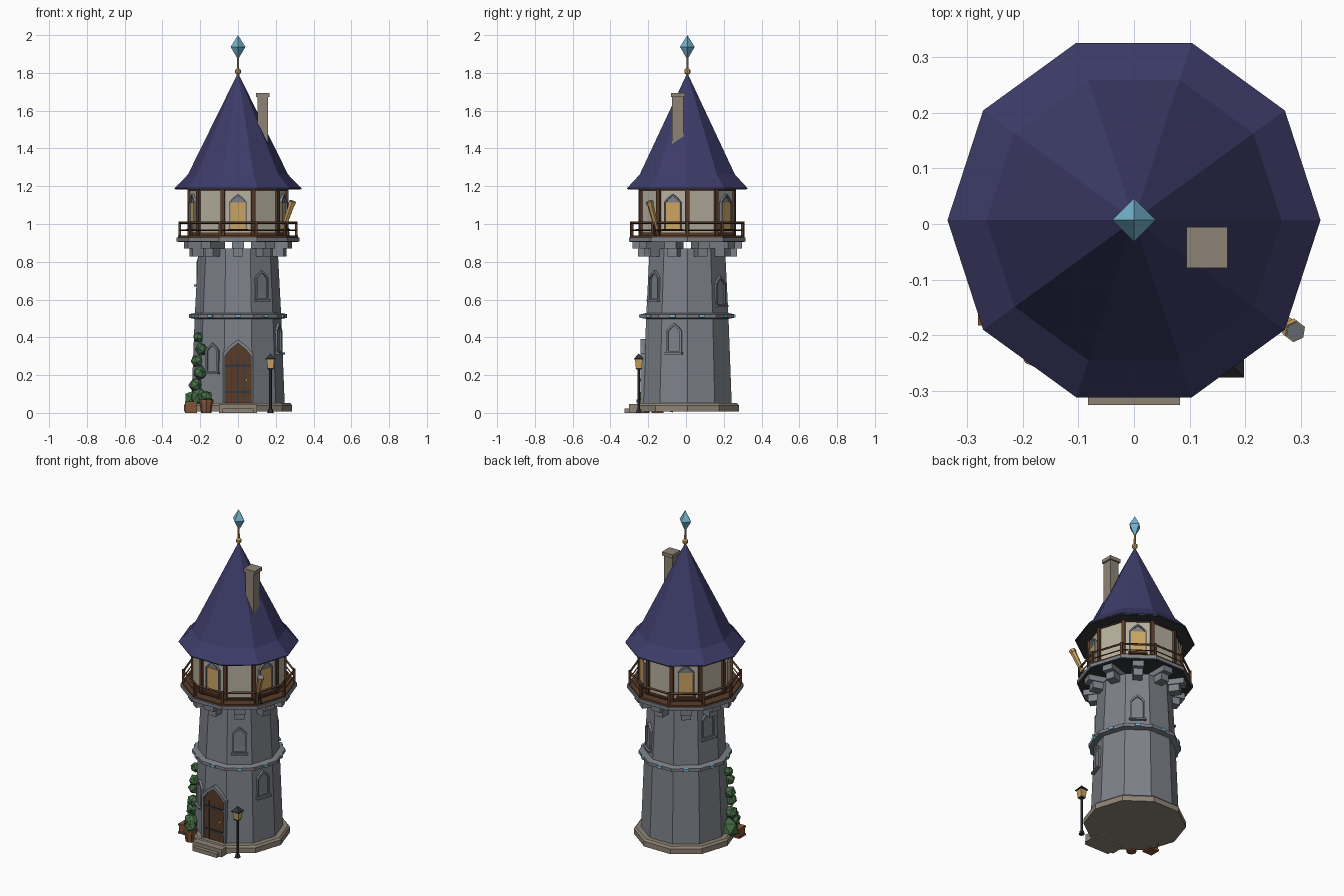
import bpy, bmesh, math, random
from mathutils import Vector, Matrix

random.seed(4)
cube = bpy.data.objects.get("Cube")
if cube:
    bpy.data.objects.remove(cube)

SIDES = 10
CENTRE = Vector((0, 0.007, 0))
FLAT = math.cos(math.pi / SIDES)      # corner radius to face distance


def material(name, *rgb):
    m = bpy.data.materials.new(name)
    m.use_nodes = True
    m.diffuse_color = (*rgb, 1)
    m.node_tree.nodes["Principled BSDF"].inputs["Base Color"].default_value = (*rgb, 1)
    return m


stone = material("grey stone", 0.205, 0.22, 0.248)
base_stone = material("tan stone", 0.27, 0.23, 0.18)
roofing = material("purple roof", 0.046, 0.044, 0.14)
wood = material("dark wood", 0.10, 0.045, 0.022)
plaster = material("cream plaster", 0.48, 0.44, 0.35)
amber = material("amber gold", 0.60, 0.37, 0.12)
crystal = material("cyan crystal", 0.18, 0.46, 0.62)
leaf = material("leaf green", 0.06, 0.155, 0.06)
iron = material("dark iron", 0.032, 0.035, 0.043)
clay = material("orange wood", 0.22, 0.09, 0.04)


def finish(name, bm, mat):
    bmesh.ops.recalc_face_normals(bm, faces=bm.faces)
    me = bpy.data.meshes.new(name)
    bm.to_mesh(me)
    bm.free()
    me.materials.append(mat)
    ob = bpy.data.objects.new(name, me)
    bpy.context.collection.objects.link(ob)
    return ob


def lathe(name, profile, mat, sides=SIDES, at=CENTRE, turn=0.0):
    """Closed faceted solid from (radius, height) pairs."""
    bm = bmesh.new()
    rings = []
    for r, z in profile:
        angles = [turn + math.tau * i / sides for i in range(sides)]
        rings.append([bm.verts.new(at + Vector((r * math.cos(a), r * math.sin(a), z))) for a in angles])
    for lo, hi in zip(rings, rings[1:]):
        for i in range(sides):
            j = (i + 1) % sides
            bm.faces.new((lo[i], lo[j], hi[j], hi[i]))
    bm.faces.new(rings[0])
    bm.faces.new(rings[-1])
    bmesh.ops.remove_doubles(bm, verts=bm.verts, dist=1e-5)
    return finish(name, bm, mat)


def box(name, size, at, mat, az=None):
    """Box; with az, x is the outward distance along that azimuth."""
    bm = bmesh.new()
    bmesh.ops.create_cube(bm, size=1)
    bm.transform(Matrix.Translation(at) @ Matrix.Diagonal((*size, 1)))
    if az is not None:
        bm.transform(Matrix.Translation(CENTRE) @ Matrix.Rotation(math.radians(az), 4, "Z"))
    return finish(name, bm, mat)


def rod(name, a, b, r, mat, sides=6, r2=None):
    a, b = Vector(a), Vector(b)
    bm = bmesh.new()
    bmesh.ops.create_cone(bm, cap_ends=True, segments=sides, radius1=r,
                          radius2=r if r2 is None else r2, depth=(b - a).length)
    turn = (b - a).to_track_quat("Z", "Y").to_matrix().to_4x4()
    bm.transform(Matrix.Translation((a + b) / 2) @ turn)
    return finish(name, bm, mat)


def arch(w, z0, z1):
    """Pointed outline as (sideways, height) pairs."""
    s = z1 - 0.95 * w
    return [(-w, z0), (w, z0), (w, s), (0.6 * w, s + 0.48 * w), (0, z1),
            (-0.6 * w, s + 0.48 * w), (-w, s)]


def plate(name, outline, r0, r1, az, mat, hole=None):
    """Outline standing on a wall, thick from r0 to r1, with an optional opening."""
    bm = bmesh.new()
    n = len(outline)

    def loop(pts, r):
        return [bm.verts.new((r, y, z)) for y, z in pts]

    def bridge(a, b):
        for i in range(n):
            j = (i + 1) % n
            bm.faces.new((a[i], a[j], b[j], b[i]))

    back, front = loop(outline, r0), loop(outline, r1)
    bridge(back, front)
    if hole:
        inner_front, inner_back = loop(hole, r1), loop(hole, r0)
        bridge(front, inner_front)
        bridge(inner_front, inner_back)
        bridge(inner_back, back)
    else:
        bm.faces.new(back)
        bm.faces.new(front)
    bm.transform(Matrix.Translation(CENTRE) @ Matrix.Rotation(math.radians(az), 4, "Z"))
    return finish(name, bm, mat)


def polar(r, az, z):
    a = math.radians(az)
    return CENTRE + Vector((r * math.cos(a), r * math.sin(a), z))


# Tower body
lathe("plinth", [(0.287, 0.008), (0.287, 0.04), (0.277, 0.052)], base_stone)
lathe("tower_wall", [(0.247, 0.05), (0.229, 0.51), (0.21, 0.87)], stone)
lathe("stone_band", [(0.23, 0.498), (0.26, 0.503), (0.26, 0.522), (0.225, 0.53)], stone)
lathe("balcony_deck", [(0.325, 0.908), (0.325, 0.928), (0.31, 0.93)], stone)
lathe("deck_underside", [(0.318, 0.904), (0.318, 0.91)], iron)
lathe("balcony_edge", [(0.318, 0.928), (0.318, 0.938)], wood)

face_angles = [18 + 36 * i for i in range(SIDES)]
corner_angles = [36 * i for i in range(SIDES)]
for az in face_angles:
    box("band_gem", (0.016, 0.03, 0.018), (0.26 * FLAT, 0, 0.513), crystal, az)
    box("corbel_top", (0.13, 0.064, 0.036), (0.225, 0, 0.888), stone, az)
    box("corbel_foot", (0.09, 0.054, 0.045), (0.217, 0, 0.85), stone, az)

# Blind windows winding up the tower
for az, z0 in [(-126, 0.21), (-18, 0.315), (54, 0.565), (-54, 0.595), (162, 0.675)]:
    z1 = z0 + 0.16
    wall = (0.249 - 0.045 * (z0 + 0.06)) * FLAT
    plate("tower_window_frame", arch(0.042, z0, z1), wall - 0.02, wall + 0.012, az, stone,
          arch(0.032, z0 + 0.012, z1 - 0.014))
    plate("tower_window_pane", arch(0.034, z0, z1 - 0.01), wall - 0.02, wall + 0.003, az, stone)
    box("tower_window_sill", (0.035, 0.096, 0.01), (wall + 0.007, 0, z0), stone, az)

# Door and steps
door_wall = 0.234
plate("door_frame", arch(0.08, 0.05, 0.39), 0.2, door_wall + 0.013, -90, stone, arch(0.068, 0.045, 0.368))
plate("door_leaf", arch(0.07, 0.05, 0.372), 0.2, door_wall + 0.004, -90, wood)
for x in (-0.035, 0, 0.035):
    box("door_groove", (0.004, 0.003, 0.24), (door_wall + 0.004, x, 0.17), iron, -90)
for z in (0.11, 0.25):
    box("door_hinge_band", (0.005, 0.13, 0.012), (door_wall + 0.006, 0, z), iron, -90)
rod("door_knob", polar(door_wall, -80, 0.175), polar(door_wall + 0.02, -80, 0.175), 0.008, amber)
box("upper_step", (0.2, 0.08, 0.046), (0, -0.262, 0.023), base_stone)
box("lower_step", (0.166, 0.06, 0.024), (0, -0.295, 0.012), base_stone)

# Upper room
ROOM = 0.258
lathe("upper_room", [(ROOM, 0.93), (ROOM, 1.2)], plaster)
lathe("room_foot_beam", [(ROOM + 0.006, 0.936), (ROOM + 0.006, 0.955)], wood)
lathe("room_head_beam", [(ROOM + 0.006, 1.176), (ROOM + 0.006, 1.195)], wood)
for az in corner_angles:
    box("room_post", (0.022, 0.022, 0.26), (ROOM - 0.002, 0, 1.06), wood, az)
wall = ROOM * FLAT
for az in face_angles[::2]:
    az += 36                                    # every second wall, front included
    plate("room_window_frame", arch(0.046, 0.965, 1.16), wall - 0.01, wall + 0.014, az, stone,
          arch(0.04, 0.972, 1.15))
    plate("room_window_head", arch(0.041, 0.97, 1.152), wall - 0.01, wall + 0.003, az, stone)
    box("room_window_glass", (0.014, 0.08, 0.141), (wall, 0, 1.043), amber, az)
    box("room_window_sill", (0.035, 0.105, 0.011), (wall + 0.01, 0, 0.968), wood, az)

# Balcony railing
RAIL = 0.309
for az in corner_angles:
    box("rail_post", (0.014, 0.014, 0.085), (RAIL, 0, 0.972), wood, az)
    for z, t in ((1.006, 0.007), (0.968, 0.004)):
        rod("hand_rail", polar(RAIL, az, z), polar(RAIL, az + 36, z), t, wood, 4)

# Roof, chimney and finial
lathe("roof", [(0.335, 1.186), (0.335, 1.19), (0.265, 1.262), (0.0, 1.8)], roofing)
lathe("roof_underside", [(0.33, 1.182), (0.332, 1.187)], iron)
box("chimney_shaft", (0.056, 0.06, 0.32), (0.131, -0.044, 1.52), base_stone)
box("chimney_cap", (0.074, 0.074, 0.022), (0.131, -0.042, 1.683), base_stone)
lathe("finial_collar", [(0.0, 1.785), (0.016, 1.80), (0.016, 1.815), (0.0, 1.83)], amber, 8)
lathe("finial_rod", [(0.007, 1.78), (0.006, 1.885)], amber, 6)
lathe("finial_crystal", [(0.0, 1.87), (0.039, 1.938), (0.0, 2.0)], crystal, 4)

# Telescope on the balcony
low, high = Vector((0.24, -0.155, 0.975)), Vector((0.288, -0.192, 1.115))
rod("telescope_tube", low, high, 0.013, amber, 6, 0.017)
rod("telescope_rim", high - (high - low) * 0.08, high + (high - low) * 0.03, 0.02, amber)
rod("telescope_lens", high, high + (high - low) * 0.04, 0.018, stone)
for dx, dy in ((0.022, 0), (-0.012, 0.02), (-0.012, -0.02)):
    mid = low.lerp(high, 0.4)
    rod("telescope_leg", (mid.x - 0.01 + dx, mid.y + 0.012 + dy, 0.935), mid, 0.004, iron, 4)

# Lamp post
lamp = Vector((0.172, -0.25, 0))
lathe("lamp_foot", [(0.018, 0), (0.012, 0.02)], iron, 6, lamp)
lathe("lamp_pole", [(0.008, 0), (0.008, 0.235)], iron, 6, lamp)
lathe("lamp_tray", [(0.018, 0.23), (0.024, 0.238)], iron, 4, lamp, math.pi / 4)
lathe("lamp_glass", [(0.022, 0.238), (0.029, 0.284)], amber, 4, lamp, math.pi / 4)
lathe("lamp_cap", [(0.036, 0.282), (0.036, 0.287), (0.0, 0.315)], iron, 4, lamp, math.pi / 4)


# Climbing ivy, shrub, pot and crate
def foliage(name, at, r):
    bm = bmesh.new()
    bmesh.ops.create_icosphere(bm, subdivisions=1, radius=r)
    turn = Matrix.Rotation(random.uniform(0, 3), 4, "Z") @ Matrix.Rotation(random.uniform(0, 3), 4, "X")
    bm.transform(Matrix.Translation(at) @ turn)
    finish(name, bm, leaf)


for i, r in enumerate((0.048, 0.04, 0.038, 0.036, 0.035, 0.03)):
    foliage("ivy_clump", polar(0.262 - 0.004 * i, -146 + 4 * (-1) ** i, 0.085 + 0.063 * i), r)
foliage("shrub", Vector((-0.225, -0.09, 0.064)), 0.064)

pot = Vector((-0.168, -0.222, 0))
lathe("plant_pot", [(0.028, 0), (0.036, 0.055), (0.039, 0.056), (0.039, 0.07)], clay, 8, pot)
foliage("pot_plant", pot + Vector((0, 0.004, 0.085)), 0.036)
box("crate", (0.058, 0.058, 0.06), (-0.248, -0.15, 0.03), clay)
for z in (0.006, 0.054):
    box("crate_slat", (0.064, 0.064, 0.011), (-0.248, -0.15, z), clay)
